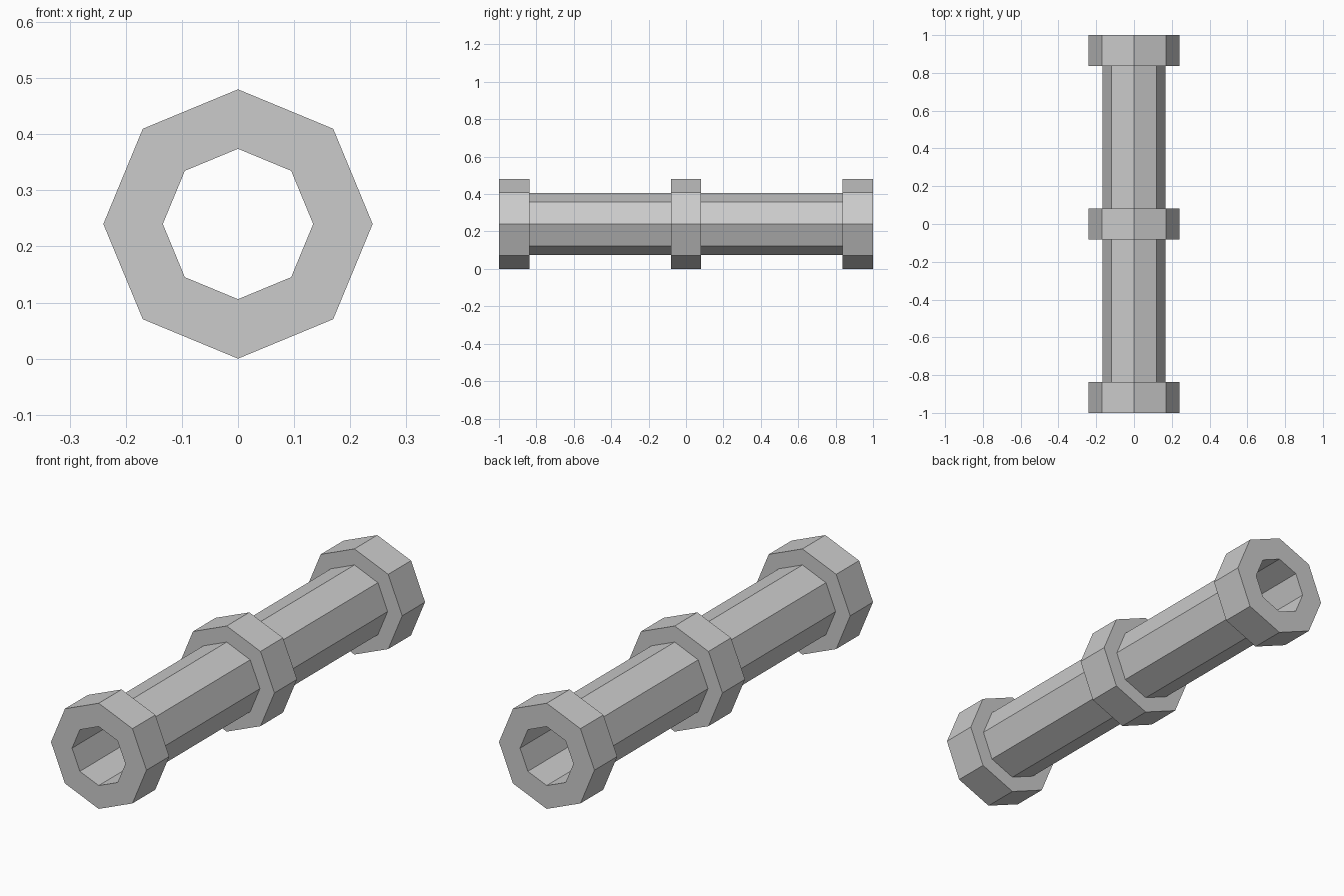
import bpy, bmesh
from math import tau
from mathutils import Vector

if "Cube" in bpy.data.objects:
    bpy.data.objects.remove(bpy.data.objects["Cube"])

SIDES = 8
AXIS_Z = 0.24
COLLAR_R, PIPE_R, BORE_R = 0.24, 0.167, 0.134

# Half of the outer outline as (radius, y): middle collar, pipe, end collar, bore edge
half = [(COLLAR_R, 0.081), (PIPE_R, 0.081), (PIPE_R, 0.836),
        (COLLAR_R, 0.836), (COLLAR_R, 1.0), (BORE_R, 1.0)]
profile = [(r, -y) for r, y in reversed(half)] + half


def revolve(name, points):
    """Revolve a closed profile around the lengthwise axis with flat sides."""
    bm = bmesh.new()
    verts = [bm.verts.new((r, y, AXIS_Z)) for r, y in points]
    edges = [bm.edges.new((a, b)) for a, b in zip(verts, verts[1:] + verts[:1])]
    bmesh.ops.spin(bm, geom=verts + edges, cent=Vector((0, 0, AXIS_Z)),
                   axis=Vector((0, 1, 0)), angle=tau, steps=SIDES)
    bmesh.ops.remove_doubles(bm, verts=bm.verts, dist=1e-4)
    bmesh.ops.recalc_face_normals(bm, faces=bm.faces)
    mesh = bpy.data.meshes.new(name)
    bm.to_mesh(mesh)
    bm.free()
    obj = bpy.data.objects.new(name, mesh)
    bpy.context.collection.objects.link(obj)
    return obj


# Hollow octagonal pipe with its three collars
revolve("collared_pipe", profile)
